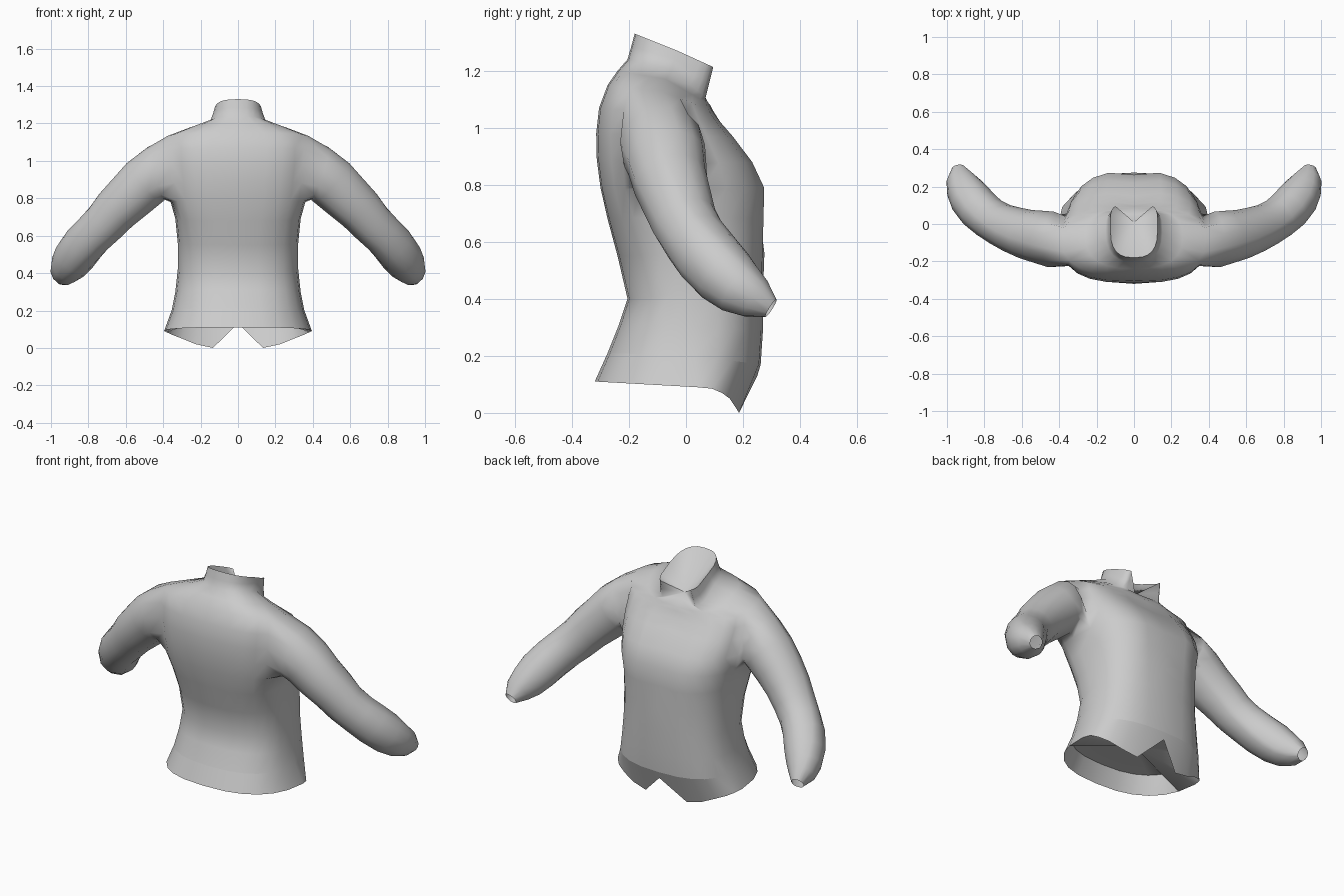
import bpy, bmesh, math
from mathutils import Vector

if "Cube" in bpy.data.objects:
    bpy.data.objects.remove(bpy.data.objects["Cube"])

cloth = bpy.data.materials.new("grey_cloth")
cloth.diffuse_color = (0.6, 0.6, 0.6, 1)
cloth.use_nodes = True
cloth.node_tree.nodes["Principled BSDF"].inputs["Base Color"].default_value = cloth.diffuse_color

N = 12  # columns from centre back (k=0) to centre front (k=12)

# Body rings: half width, back y, front y, widest y, z at back / side / front, back and front squareness
RINGS = [
    (.395, -.32, .19, .04, .11, .09, .09, .8, .8),     # hem
    (.355, -.275, .262, .03, .21, .20, .17, .8, .8),
    (.335, -.235, .27, .03, .31, .30, .29, .8, .78),
    (.322, -.205, .27, .02, .40, .42, .42, .8, .75),   # waist
    (.322, -.24, .275, -.01, .55, .56, .56, .8, .72),
    (.335, -.275, .28, -.05, .68, .69, .68, .75, .72),
    (.36, -.30, .283, -.08, .79, .78, .79, .72, .72),  # armhole bottom
    (.375, -.313, .24, -.08, .89, .87, .88, .72, .72),
    (.385, -.315, .17, -.08, .98, .97, .97, .7, .72),
    (.388, -.305, .125, -.08, 1.07, 1.05, 1.02, .7, .75),
    (.385, -.275, .095, -.08, 1.15, 1.125, 1.06, .75, .8),  # armhole top
    (.26, -.24, .085, -.07, 1.20, 1.17, 1.08, .8, .75),
    (.152, -.205, .078, -.05, 1.24, 1.205, 1.10, .85, .5),  # neck seam
    (.136, -.192, .09, -.04, 1.285, 1.24, 1.155, .8, .42),
    (.126, -.18, .102, -.03, 1.33, 1.27, 1.21, .75, .35),   # collar edge
]
HEM_FRONT = [.09, .085, .07, .05, .02, 0, .13]
ARM_LO, ARM_HI, ARM_K0, ARM_K1 = 6, 10, 4, 7
NECK = 12

# Sleeve path: centre and radius
SLEEVE = [
    ((.44, -.083, .932), .150), ((.50, -.070, .885), .142), ((.575, -.055, .812), .133),
    ((.65, -.03, .74), .124), ((.71, -.005, .67), .116), ((.77, .03, .61), .113),
    ((.825, .075, .55), .115), ((.875, .135, .485), .112), ((.908, .19, .435), .098),
    ((.93, .245, .40), .075), ((.94, .298, .367), .036),
]


def spow(v, p):
    return math.copysign(abs(v) ** p, v)


def ring_point(i, k):
    w, yb, yf, c, zb, zs, zf, pb, pf = RINGS[i]
    a = math.radians(-90 + 180 * k / N)
    co, si = math.cos(a), math.sin(a)
    p = pf if si > 0 else pb
    s = spow(si, p)
    x = 0 if k in (0, N) else w * spow(co, p)
    y = c + s * (yf - c) if s > 0 else c - s * (yb - c)
    z = zs + abs(s) * ((zf if s > 0 else zb) - zs)
    if i == 0 and k >= 6:             # pointed front hem with centre notch
        z = HEM_FRONT[k - 6]
        if k == N:
            y = .25
    if k == N and 5 <= i <= 9:        # shallow groove down the chest
        y -= .02
    if i == NECK and k >= 11:         # front of the neck slopes inward
        y = .05 if k == N else .065
        z += .02 if k == N else .01
    return x, y, z


bm = bmesh.new()
g = [[bm.verts.new(ring_point(i, k)) for k in range(N + 1)] for i in range(len(RINGS))]

# Body and collar walls, leaving the armhole and collar opening free
for i in range(len(RINGS) - 1):
    for k in range(N):
        in_arm = ARM_LO <= i < ARM_HI and ARM_K0 <= k < ARM_K1
        in_gap = i >= NECK and k >= 10
        if not in_arm and not in_gap:
            bm.faces.new((g[i][k], g[i][k + 1], g[i + 1][k + 1], g[i + 1][k]))

# Sunken surface inside the collar, open in a V at the front
throat = bm.verts.new((0, .01, 1.14))
for k in range(10):
    bm.faces.new((g[-1][k], g[-1][k + 1], throat))
for a, b in ((g[-1][10], g[-2][10]), (g[-2][10], g[NECK][10]),
             (g[NECK][10], g[NECK][11]), (g[NECK][11], g[NECK][12])):
    bm.faces.new((a, b, throat))

# Closed underside, set up inside the hem
belly = bm.verts.new((0, 0, .2))
under = [g[0 if 5 <= k <= 7 else 1][k] for k in range(N + 1)]
for k in range(N):
    bm.faces.new((under[k + 1], under[k], belly))

# Sleeve grown from the armhole edge
loop = [g[ARM_LO][k] for k in range(ARM_K0, ARM_K1)]
loop += [g[i][ARM_K1] for i in range(ARM_LO, ARM_HI)]
loop += [g[ARM_HI][k] for k in range(ARM_K1, ARM_K0, -1)]
loop += [g[i][ARM_K0] for i in range(ARM_HI, ARM_LO, -1)]
mid = sum((v.co for v in loop), Vector()) / len(loop)
angles = [math.atan2((v.co.z - mid.z) / .17, (v.co.y - mid.y) / .14) for v in loop]
centres = [Vector(c) for c, r in SLEEVE]
prev = loop
for j, (c, r) in enumerate(SLEEVE):
    t = (centres[min(j + 1, len(centres) - 1)] - centres[max(j - 1, 0)]).normalized()
    if j == 0:
        t = (t + Vector((1, 0, 0))).normalized()
    up = (Vector((0, 0, 1)) - t * t.z).normalized()
    side = up.cross(t)
    cur = [bm.verts.new(centres[j] + r * (math.cos(a) * side + math.sin(a) * up)) for a in angles]
    for m in range(len(loop)):
        n = (m + 1) % len(loop)
        bm.faces.new((prev[m], prev[n], cur[n], cur[m]))
    prev = cur

me = bpy.data.meshes.new("jacket")
bm.to_mesh(me)
bm.free()
me.materials.append(cloth)
jacket = bpy.data.objects.new("jacket", me)
bpy.context.collection.objects.link(jacket)

# Mirror the other half
mod = jacket.modifiers.new("mirror", 'MIRROR')
mod.use_axis = (True, False, False)
mod.merge_threshold = .001

bpy.context.view_layer.objects.active = jacket
jacket.select_set(True)
bpy.ops.object.shade_smooth_by_angle(angle=math.radians(95))
